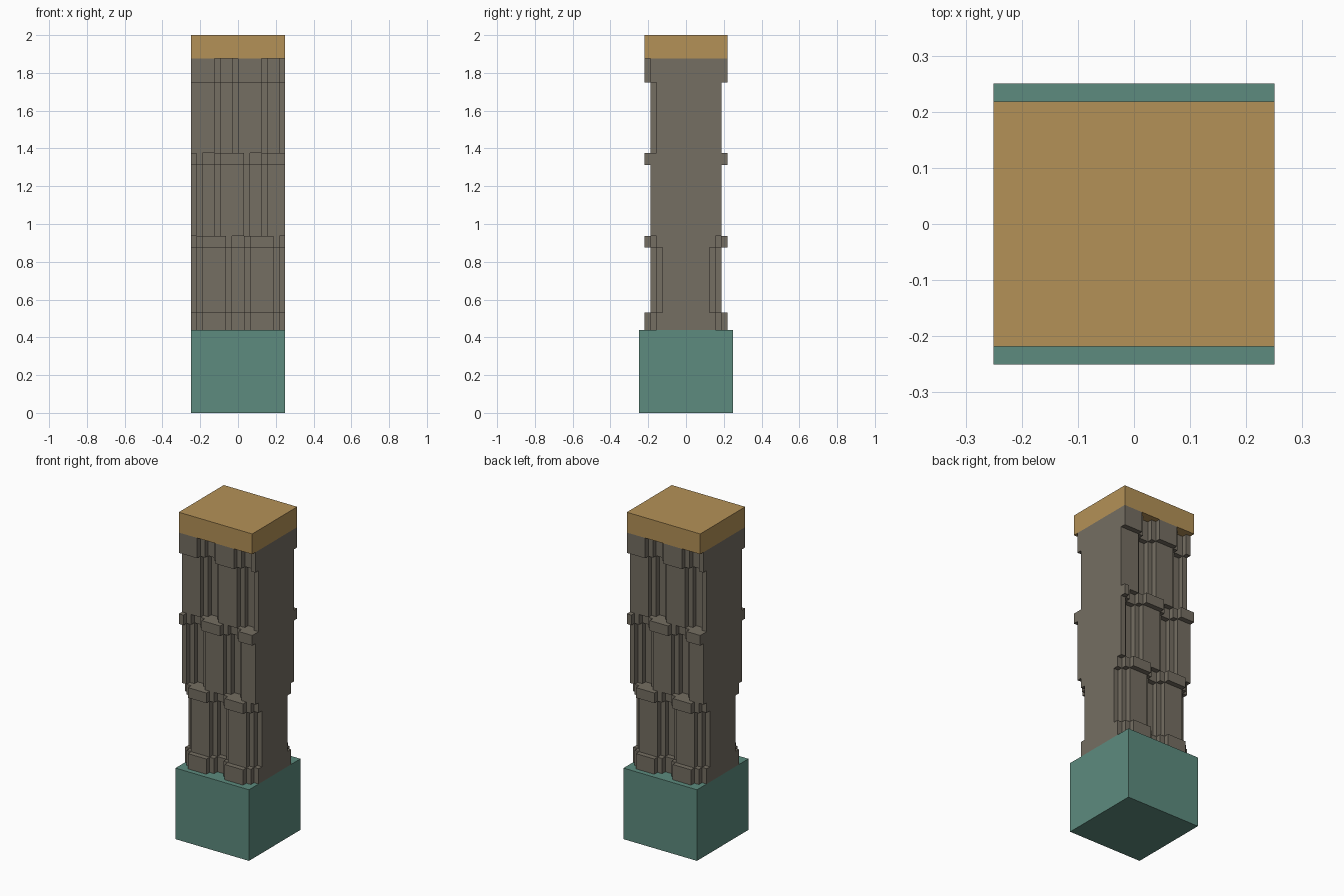
import bpy
import bmesh
from mathutils import Vector

U = 1 / 32  # carving grid step

cube = bpy.data.objects.get("Cube")
if cube:
    bpy.data.objects.remove(cube, do_unlink=True)


def material(name, srgb):
    rgb = [((c / 255 + 0.055) / 1.055) ** 2.4 for c in srgb]
    mat = bpy.data.materials.new(name)
    mat.use_nodes = True
    mat.diffuse_color = (*rgb, 1)
    mat.node_tree.nodes["Principled BSDF"].inputs["Base Color"].default_value = (*rgb, 1)
    return mat


def add_object(name, bm, mat):
    mesh = bpy.data.meshes.new(name)
    bm.to_mesh(mesh)
    bm.free()
    mesh.materials.append(mat)
    obj = bpy.data.objects.new(name, mesh)
    bpy.context.collection.objects.link(obj)
    return obj


def block(name, half_x, half_y, z0, z1, mat):
    bm = bmesh.new()
    bmesh.ops.create_cube(bm, size=1)
    for v in bm.verts:
        v.co = (v.co.x * 2 * half_x * U, v.co.y * 2 * half_y * U,
                (z0 + (v.co.z + 0.5) * (z1 - z0)) * U)
    return add_object(name, bm, mat)


teal = material("teal", (93, 139, 126))
stone = material("grey brown stone", (117, 110, 98))
ochre = material("ochre", (180, 145, 87))

# Base and cap
block("base", 8, 8, 0, 14, teal)
block("cap", 8, 7, 60, 64, ochre)

# Carved column: panel, step, groove, step repeated across each course
PATTERN = (0, 0, 0, 0, 1, 2, 2, 1)
# bottom, top, sideways shift of the pattern, depth of the panels
COURSES = [(14, 17, 6, 7), (17, 28, 6, 6), (28, 30, 6, 7),
           (30, 42, 3, 6), (42, 44, 3, 7), (44, 56, 0, 6), (56, 60, 0, 7)]


def solid(i, j, k):
    if not (-8 <= i < 8 and 0 <= k < len(COURSES)):
        return False
    shift, depth = COURSES[k][2:]
    front = depth - PATTERN[(i + shift) % 8]
    back = depth - PATTERN[(-1 - i + shift) % 8]  # half-turn symmetry
    return -front <= j < back


bm = bmesh.new()
for k, (z0, z1, _, _) in enumerate(COURSES):
    for i in range(-8, 8):
        for j in range(-7, 7):
            if not solid(i, j, k):
                continue
            low, high = (i, j, z0), (i + 1, j + 1, z1)
            for axis in range(3):
                a, b = (axis + 1) % 3, (axis + 2) % 3
                for side in (-1, 1):
                    near = [i, j, k]
                    near[axis] += side
                    if solid(*near):
                        continue
                    ring = [(0, 0), (1, 0), (1, 1), (0, 1)][::side]
                    verts = []
                    for p, q in ring:
                        co = Vector(high if side > 0 else low)
                        co[a] = (low, high)[p][a]
                        co[b] = (low, high)[q][b]
                        verts.append(bm.verts.new(co * U))
                    bm.faces.new(verts)

# Weld the cells and merge flat areas
bmesh.ops.remove_doubles(bm, verts=bm.verts, dist=0.001)
bmesh.ops.dissolve_limit(bm, angle_limit=0.02, verts=bm.verts, edges=bm.edges)
add_object("carved_column", bm, stone)
